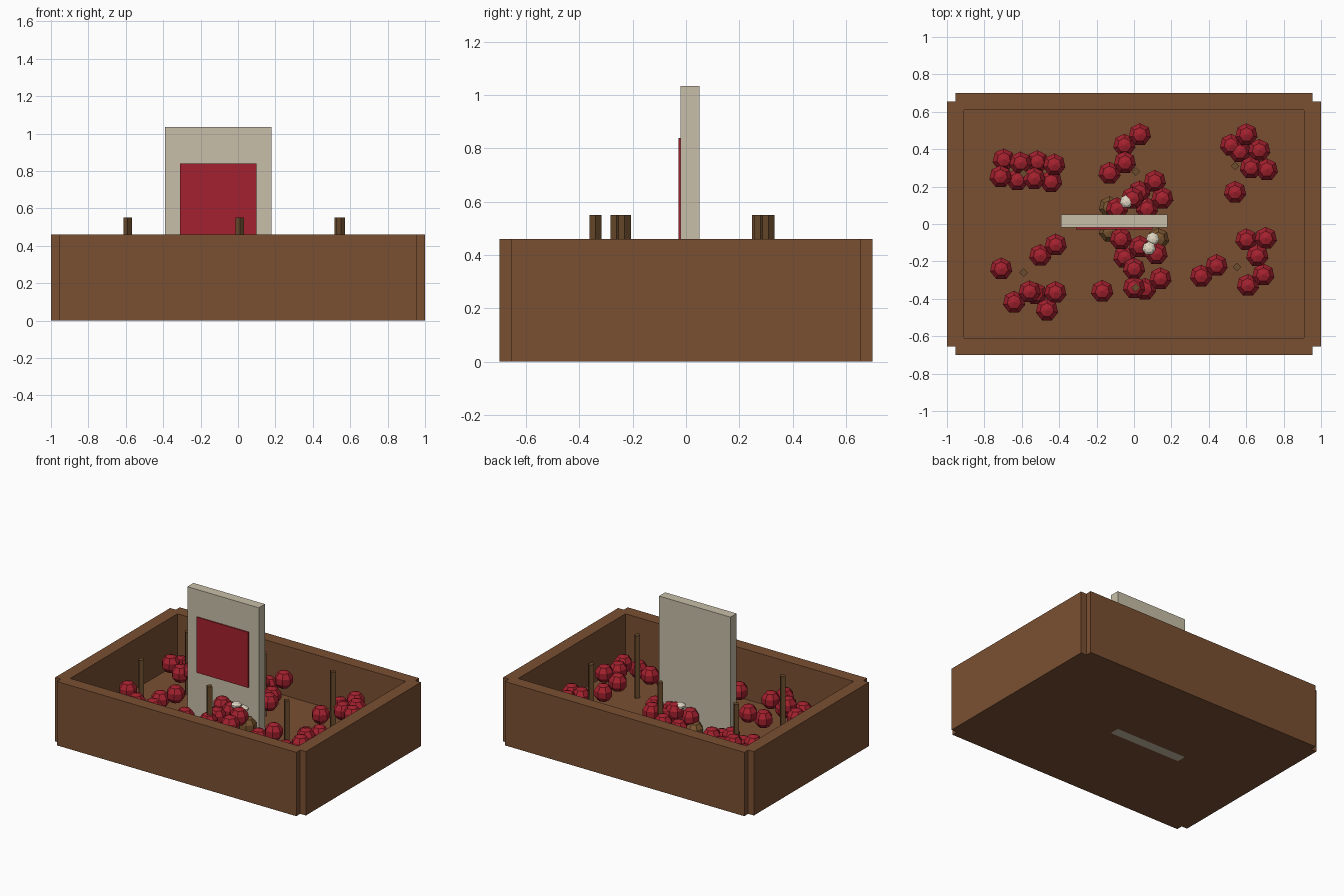
import bpy, bmesh, math
from mathutils import Matrix

if "Cube" in bpy.data.objects:
    bpy.data.objects.remove(bpy.data.objects["Cube"])


def mat(name, r, g, b):
    m = bpy.data.materials.new(name)
    lin = [((c / 255 + 0.055) / 1.055) ** 2.4 for c in (r, g, b)]
    m.diffuse_color = (*lin, 1)
    m.use_nodes = True
    m.node_tree.nodes["Principled BSDF"].inputs["Base Color"].default_value = m.diffuse_color
    return m


WOOD = mat("planter wood", 122, 80, 50)
STAKE = mat("stake brown", 108, 76, 45)
RED = mat("tomato red", 164, 33, 46)
BOARD = mat("board beige", 200, 191, 168)
ROOT = mat("root brown", 122, 85, 48)
CREAM = mat("mushroom cream", 226, 216, 196)


def finish(bm, name, material):
    me = bpy.data.meshes.new(name)
    bm.to_mesh(me)
    bm.free()
    me.materials.append(material)
    bpy.context.collection.objects.link(bpy.data.objects.new(name, me))


def box(name, x0, x1, y0, y1, z0, z1, material):
    bm = bmesh.new()
    bmesh.ops.create_cube(bm, size=1, matrix=Matrix.Translation(
        ((x0 + x1) / 2, (y0 + y1) / 2, (z0 + z1) / 2)) @ Matrix.Diagonal((x1 - x0, y1 - y0, z1 - z0, 1)))
    finish(bm, name, material)


def balls(name, pts, radius, material, squash=1.0):
    bm = bmesh.new()
    for p in pts:
        bmesh.ops.create_uvsphere(bm, u_segments=7, v_segments=5, radius=radius,
                                  matrix=Matrix.Translation(p) @ Matrix.Diagonal((1, 1, squash, 1)))
    finish(bm, name, material)


def post(name, x, y, z0, z1, radius, material, sides=4):
    bm = bmesh.new()
    bmesh.ops.create_cone(bm, cap_ends=True, segments=sides, radius1=radius, radius2=radius,
                          depth=z1 - z0, matrix=Matrix.Translation((x, y, (z0 + z1) / 2)))
    finish(bm, name, material)


def truss(x, y, count):
    """Fruit of one truss, spread in a ring with alternating heights."""
    spread = (0, 0, 0.05, 0.06, 0.065)[count]
    for i in range(count):
        a = 2 * math.pi * i / count + 0.6
        yield (x + spread * math.cos(a), y + spread * math.sin(a), (0.29, 0.25)[i % 2])


# planter box: floor and four overlapping walls with notched corners
FLOOR = 0.10
box("planter_floor", -0.955, 0.955, -0.655, 0.655, 0, FLOOR, WOOD)
for side, s in (("front", -1), ("back", 1)):
    box(side + "_wall", -0.955, 0.955, *sorted((s * 0.61, s * 0.70)), 0, 0.46, WOOD)
for side, s in (("left", -1), ("right", 1)):
    box(side + "_wall", *sorted((s * 0.91, s)), -0.655, 0.655, 0, 0.46, WOOD)

# upright sign board with a red panel
box("sign_board", -0.39, 0.18, -0.02, 0.05, 0, 1.035, BOARD)
box("sign_panel", -0.31, 0.10, -0.029, -0.02, 0.44, 0.84, RED)

# six plants: a stake each, and trusses given as x, y, fruit count
plants = {
    "left_back": ((-0.59, 0.27), [(-.66, .29, 4), (-.48, .28, 4)]),
    "left_front": ((-0.59, -0.26), [(-.71, -.24, 1), (-.46, -.14, 2), (-.60, -.39, 2), (-.47, -.40, 3)]),
    "middle_back": ((0.01, 0.28), [(-.01, .45, 2), (-.09, .30, 2), (.07, .20, 2), (-.05, .11, 2), (.11, .11, 2)]),
    "middle_front": ((0.01, -0.34), [(-.17, -.36, 1), (0, -.34, 1), (.10, -.32, 2), (0, -.24, 1),
                                     (-.01, -.15, 2), (.12, -.16, 1), (-.07, -.08, 1)]),
    "right_back": ((0.54, 0.31), [(.56, .45, 2), (.62, .36, 3), (.71, .29, 1), (.54, .17, 1)]),
    "right_front": ((0.55, -0.23), [(.40, -.25, 2), (.655, -.11, 3), (.65, -.30, 2)]),
}
for name, ((x, y), trusses) in plants.items():
    post(name + "_stake", x, y, FLOOR - 0.05, 0.55, 0.023, STAKE)
    balls(name + "_fruit", [p for t in trusses for p in truss(*t)], 0.064, RED)

# brown roots and pale mushrooms heaped around the sign
balls("brown_roots", [(.13, -.08, .20), (-.13, .09, .17), (-.13, -.04, .19)], 0.062, ROOT)
caps = [(.08, -.13, .35), (.10, -.08, .31), (.06, .09, .28), (-.04, .12, .33)]
balls("mushroom_caps", caps, 0.038, CREAM, 0.6)
for i, (x, y, z) in enumerate(caps):
    post(f"mushroom_stem_{i + 1}", x, y, FLOOR, z, 0.012, CREAM, 6)
